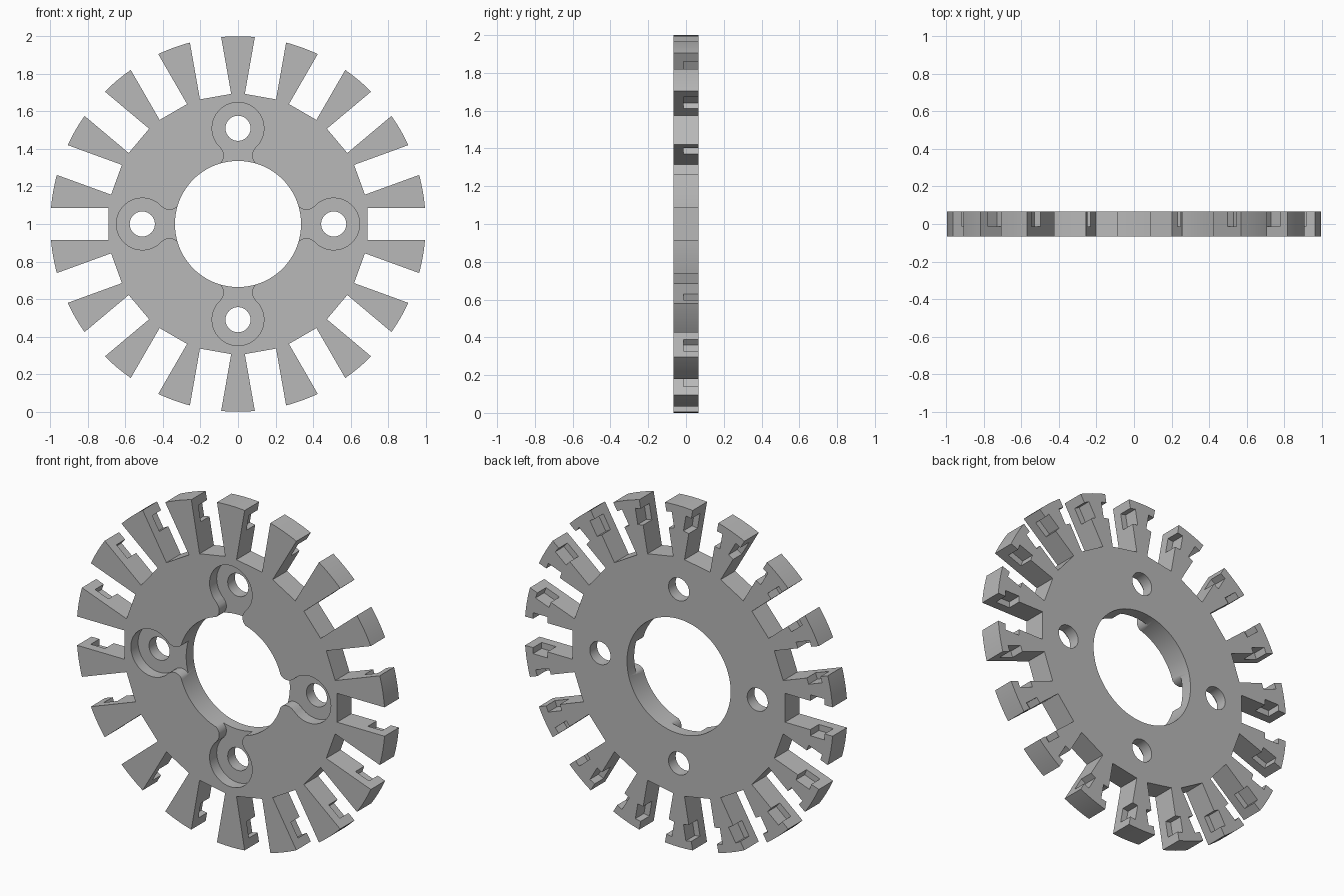
import bpy, bmesh
from math import sin, cos, pi, radians, atan2, hypot

HALF = 0.0665            # half the plate thickness
OUTER, CORE = 1.0, 0.336
SLOTS, BOLTS = 18, 4

cube = bpy.data.objects.get("Cube")
if cube:
    bpy.data.objects.remove(cube, do_unlink=True)

grey = bpy.data.materials.new("plain grey")
grey.use_nodes = True
colour = (0.48, 0.48, 0.48, 1)
grey.diffuse_color = colour
grey.node_tree.nodes["Principled BSDF"].inputs["Base Color"].default_value = colour


def arc(cx, cy, radius, start, end, steps):
    """Points on an arc in the radial / tangential plane."""
    return [(cx + radius * cos(start + (end - start) * i / steps),
             cy + radius * sin(start + (end - start) * i / steps))
            for i in range(steps + 1)]


def circle(cx, radius, sides):
    return arc(cx, 0, radius, 0, 2 * pi, sides)[:-1]


def rect(r0, r1, half):
    return [(r0, -half), (r1, -half), (r1, half), (r0, half)]


def prisms(name, profile, y0, y1, count=1):
    """Extrude a profile along y and repeat it around the hub."""
    bm = bmesh.new()
    for k in range(count):
        a = 2 * pi * k / count
        rings = [[bm.verts.new((r * cos(a) - t * sin(a), y, 1 + r * sin(a) + t * cos(a)))
                  for r, t in profile] for y in (y0, y1)]
        bm.faces.new(rings[0])
        bm.faces.new(rings[1][::-1])
        n = len(profile)
        for i in range(n):
            j = (i + 1) % n
            bm.faces.new((rings[0][j], rings[0][i], rings[1][i], rings[1][j]))
    bmesh.ops.recalc_face_normals(bm, faces=bm.faces)
    mesh = bpy.data.meshes.new(name)
    bm.to_mesh(mesh)
    bm.free()
    mesh.materials.append(grey)
    obj = bpy.data.objects.new(name, mesh)
    bpy.context.collection.objects.link(obj)
    return obj


def cut(target, cutter):
    cutter.hide_render = True
    mod = target.modifiers.new(cutter.name, "BOOLEAN")
    mod.operation = "DIFFERENCE"
    mod.solver = "EXACT"
    mod.object = cutter
    bpy.context.view_layer.objects.active = target
    bpy.ops.object.modifier_apply(modifier=mod.name)
    bpy.data.objects.remove(cutter, do_unlink=True)


# Round plate
plate = prisms("slotted_disc", circle(0, OUTER, 180), -HALF, HALF)

# Centre bore
cut(plate, prisms("centre_bore", circle(0, CORE, 96), -0.2, 0.2))

# Straight radial slots that leave the teeth
cut(plate, prisms("tooth_slots", rect(0.689, 1.2, 0.0845), -0.2, 0.2, SLOTS))

# Notches in the tooth flanks, open at the back
cut(plate, prisms("flank_notches", rect(0.852, 0.945, 0.12), -0.014, 0.2, SLOTS))

# Keyhole counterbores in the front, flared into the centre bore
bolt_r, bore = 0.51, 0.138
fillet_r, fillet_t, fillet = 0.365, 0.13, 0.055
touch = atan2(fillet_t, fillet_r - bolt_r)
flare = arc(fillet_r, fillet_t, fillet, touch - pi, radians(-150), 14)
keyhole = arc(bolt_r, 0, bore, -touch, touch, 48) + flare[1:]
keyhole += [(r, -t) for r, t in reversed(flare[1:])]
cut(plate, prisms("counterbores", keyhole, -0.2, 0.0, BOLTS))

# Through holes for the bolts
cut(plate, prisms("bolt_holes", circle(bolt_r, 0.067, 40), -0.2, 0.2, BOLTS))

bpy.ops.object.select_all(action="DESELECT")
plate.select_set(True)
bpy.context.view_layer.objects.active = plate
bpy.ops.object.shade_smooth_by_angle(angle=radians(25))
